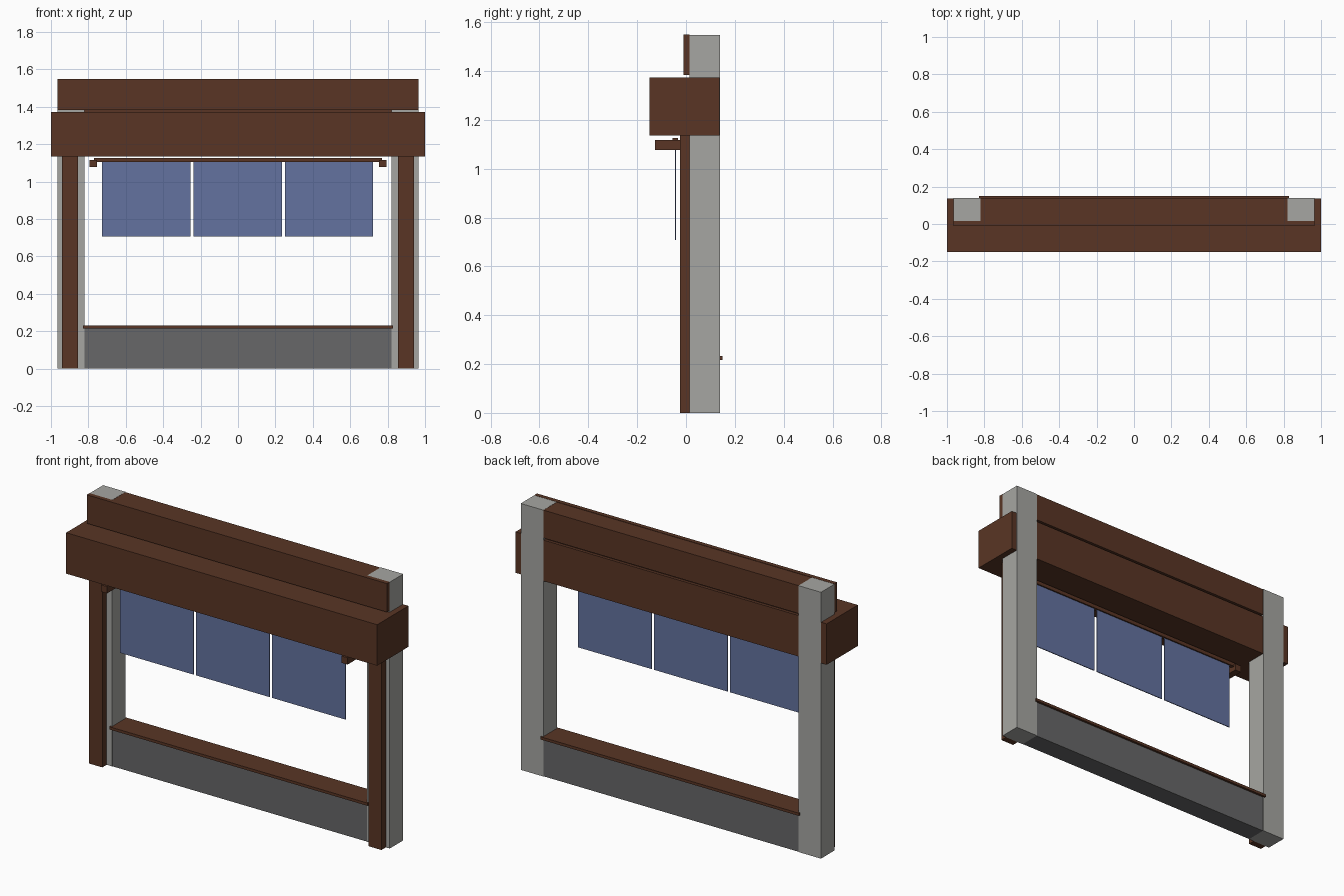
import bpy
import bmesh

cube = bpy.data.objects.get("Cube")
if cube:
    bpy.data.objects.remove(cube, do_unlink=True)


def material(name, rgb):
    m = bpy.data.materials.new(name)
    m.use_nodes = True
    m.diffuse_color = (*rgb, 1)
    m.node_tree.nodes["Principled BSDF"].inputs["Base Color"].default_value = (*rgb, 1)
    return m


wood = material("dark brown wood", (0.10, 0.036, 0.018))
stone = material("light grey stone", (0.38, 0.38, 0.36))
wall = material("dark grey wall", (0.135, 0.135, 0.138))
cloth = material("blue cloth", (0.127, 0.17, 0.35))


def finish(name, bm, mat):
    mesh = bpy.data.meshes.new(name)
    bm.to_mesh(mesh)
    bm.free()
    mesh.materials.append(mat)
    obj = bpy.data.objects.new(name, mesh)
    bpy.context.collection.objects.link(obj)
    return obj


def box(name, x, y, z, mat):
    """Box from (min, max) ranges on each axis."""
    bm = bmesh.new()
    bmesh.ops.create_cube(bm, size=1)
    for v in bm.verts:
        v.co = [r[0] if c < 0 else r[1] for c, r in zip(v.co, (x, y, z))]
    return finish(name, bm, mat)


def pair(name, x, y, z, mat):
    """Box on the left (+x) and its mirror on the right."""
    box("left_" + name, x, y, z, mat)
    box("right_" + name, (-x[1], -x[0]), y, z, mat)


# Stone pillars and the timber posts in front of them
pair("pillar", (0.82, 0.965), (0.015, 0.139), (0, 1.548), stone)
pair("post", (0.855, 0.94), (-0.025, 0.015), (0, 1.14), wood)

# Header: wide lower beam, upper infill, face board, recessed strip in the gap
box("lower_beam", (-1, 1), (-0.15, 0.137), (1.135, 1.373), wood)
box("upper_infill", (-0.82, 0.82), (0.014, 0.137), (1.385, 1.547), wood)
box("upper_face_board", (-0.965, 0.965), (-0.01, 0.015), (1.383, 1.549), wood)
box("gap_strip", (-0.82, 0.82), (0.03, 0.12), (1.37, 1.39), wood)

# Low wall with its sill
box("low_wall", (-0.82, 0.82), (0.017, 0.136), (0, 0.218), wall)
box("sill", (-0.83, 0.83), (0.004, 0.149), (0.216, 0.232), wood)

# Curtain rail, brackets and three hanging cloth panels
pair("rail_bracket", (0.753, 0.793), (-0.127, -0.023), (1.077, 1.117), wood)
box("curtain_rail", (-0.77, 0.77), (-0.055, -0.033), (1.104, 1.126), wood)
for i, side in enumerate(("right", "middle", "left")):
    cx = (i - 1) * 0.489 - 0.002
    box(side + "_curtain", (cx - 0.236, cx + 0.236), (-0.046, -0.041),
        (0.708, 1.108), cloth)
